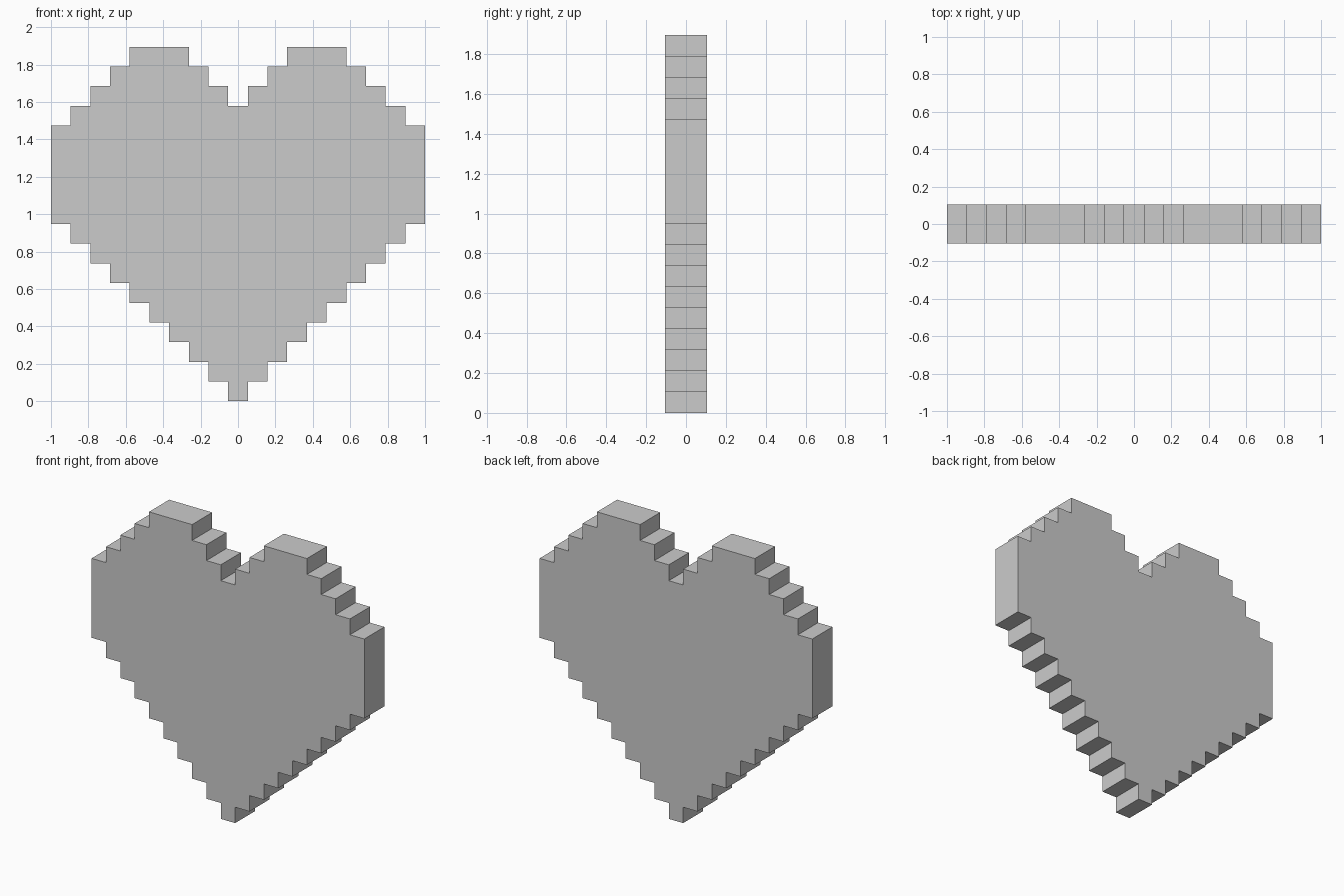
import bpy, bmesh
from mathutils import Vector

if "Cube" in bpy.data.objects:
    bpy.data.objects.remove(bpy.data.objects["Cube"])

CELL = 2 / 19          # one pixel step of the outline
DEPTH = 2 * CELL

# Right half of the stepped outline in cells, from the bottom tip up to the notch
right = []
for i in range(9):                                   # lower staircase
    right += [(i + 0.5, i), (i + 0.5, i + 1)]
right += [(9.5, 9), (9.5, 14)]                       # straight side
for i in range(4):                                   # outer shoulder
    right += [(8.5 - i, 14 + i), (8.5 - i, 15 + i)]
for i in range(3):                                   # inner steps to the notch
    right += [(2.5 - i, 18 - i), (2.5 - i, 17 - i)]

# Mirror to close the outline
outline = right + [(-x, z) for x, z in reversed(right)]

# Extrude the outline into a slab
bm = bmesh.new()
face = bm.faces.new([bm.verts.new((x * CELL, -DEPTH / 2, z * CELL)) for x, z in outline])
ext = bmesh.ops.extrude_face_region(bm, geom=[face], use_keep_orig=True)
moved = [v for v in ext["geom"] if isinstance(v, bmesh.types.BMVert)]
bmesh.ops.translate(bm, verts=moved, vec=Vector((0, DEPTH, 0)))
bmesh.ops.recalc_face_normals(bm, faces=bm.faces)

mesh = bpy.data.meshes.new("pixel_heart")
bm.to_mesh(mesh)
bm.free()
heart = bpy.data.objects.new("pixel_heart", mesh)
bpy.context.collection.objects.link(heart)
